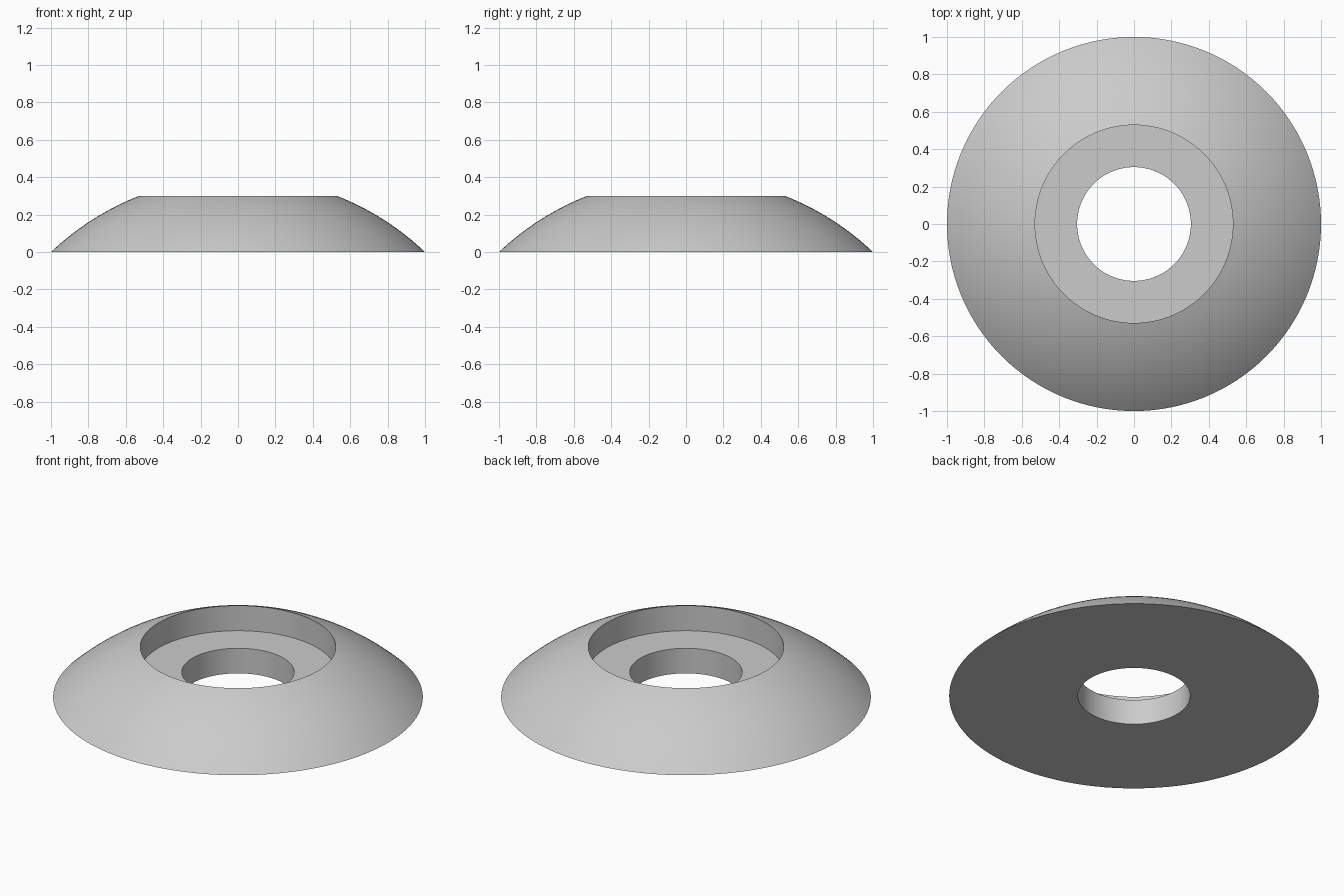
import bpy, bmesh, math

if "Cube" in bpy.data.objects:
    bpy.data.objects.remove(bpy.data.objects["Cube"])

SEGMENTS = 128
RIM, HOLE, HEIGHT, FLOOR = 0.529, 0.304, 0.30, 0.15

# Sphere through the bottom edge (1, 0) and the top rim (RIM, HEIGHT)
centre = (RIM**2 + HEIGHT**2 - 1) / (2 * HEIGHT)
radius = math.hypot(1, centre)
a0 = math.atan2(-centre, 1)
a1 = math.atan2(HEIGHT - centre, RIM)
STEPS = 16
dome = [(radius * math.cos(a0 + (a1 - a0) * i / STEPS),
         centre + radius * math.sin(a0 + (a1 - a0) * i / STEPS))
        for i in range(STEPS + 1)]

# Closed profile: domed outside, counterbore wall, seat, through hole
profile = dome + [(RIM, FLOOR), (HOLE, FLOOR), (HOLE, 0)]

bm = bmesh.new()
rings = []
for s in range(SEGMENTS):
    a = 2 * math.pi * s / SEGMENTS
    rings.append([bm.verts.new((r * math.cos(a), r * math.sin(a), z)) for r, z in profile])
n = len(profile)
for s in range(SEGMENTS):
    p, q = rings[s], rings[(s + 1) % SEGMENTS]
    for i in range(n):
        j = (i + 1) % n
        bm.faces.new((p[i], q[i], q[j], p[j]))
bmesh.ops.recalc_face_normals(bm, faces=bm.faces)
mesh = bpy.data.meshes.new("domed_washer")
bm.to_mesh(mesh)
bm.free()

washer = bpy.data.objects.new("domed_washer", mesh)
bpy.context.collection.objects.link(washer)

# Plain grey
grey = bpy.data.materials.new("light grey")
grey.diffuse_color = (0.6, 0.6, 0.6, 1)
grey.use_nodes = True
grey.node_tree.nodes["Principled BSDF"].inputs["Base Color"].default_value = grey.diffuse_color
mesh.materials.append(grey)

# Smooth curves, sharp rims
bpy.context.view_layer.objects.active = washer
washer.select_set(True)
bpy.ops.object.shade_smooth_by_angle(angle=math.radians(25))
